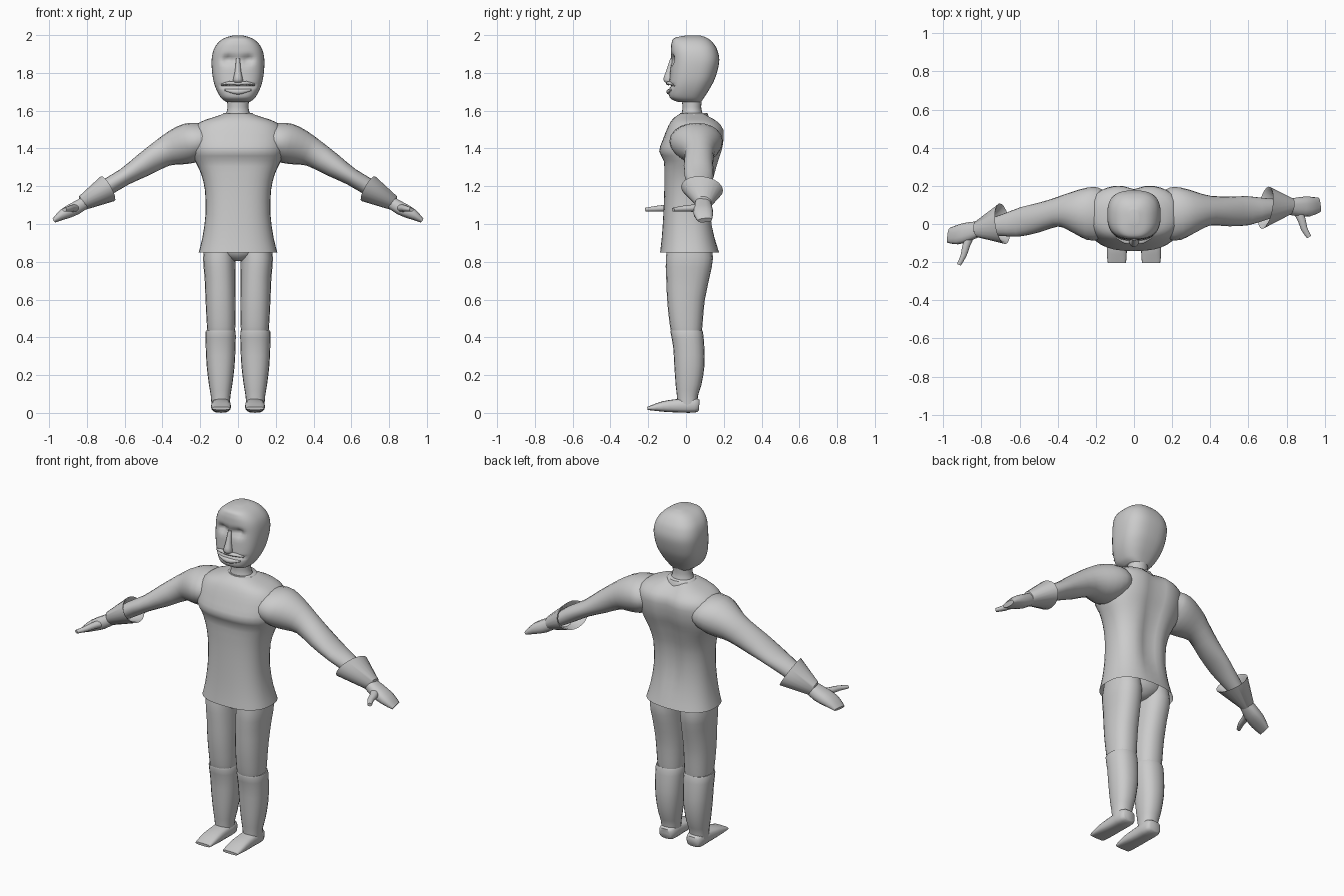
import bpy, bmesh
from math import cos, sin, pi, exp
from mathutils import Vector


def spline(rows, sub):
    """Catmull-Rom refinement of the section rows."""
    out = []
    for i in range(len(rows) - 1):
        p = [rows[max(i - 1, 0)], rows[i], rows[i + 1], rows[min(i + 2, len(rows) - 1)]]
        for k in range(sub):
            t = k / sub
            out.append([0.5 * (2 * b + (c - a) * t + (2 * a - 5 * b + 4 * c - d) * t * t
                               + (3 * b - a - 3 * c + d) * t ** 3) for a, b, c, d in zip(*p)])
    return out + [list(rows[-1])]


def loft(name, rows, ref, axis=None, sides=20, power=2.0, sub=2, caps=(True, True),
         shape=None, angle=50):
    """Skin through sections (x, y, z, half size along ref, half size across)."""
    rows = spline(rows, sub)
    bm = bmesh.new()
    rings = []
    pts = [Vector(r[:3]) for r in rows]
    for i, r in enumerate(rows):
        t = Vector(axis) if axis else pts[min(i + 1, len(pts) - 1)] - pts[max(i - 1, 0)]
        t.normalize()
        u = Vector(ref)
        u = (u - t * u.dot(t)).normalized()
        w = t.cross(u)
        ring = []
        for k in range(sides):
            c, s = cos(2 * pi * k / sides), sin(2 * pi * k / sides)
            cu = abs(c) ** (2 / power) * (1 if c > 0 else -1)
            su = abs(s) ** (2 / power) * (1 if s > 0 else -1)
            p = pts[i] + u * (cu * r[3]) + w * (su * r[4])
            ring.append(bm.verts.new(shape(p) if shape else p))
        rings.append(ring)
    for a, b in zip(rings, rings[1:]):
        for k in range(sides):
            j = (k + 1) % sides
            bm.faces.new((a[k], a[j], b[j], b[k]))
    if caps[0]:
        bm.faces.new(rings[0][::-1])
    if caps[1]:
        bm.faces.new(rings[-1])
    bmesh.ops.recalc_face_normals(bm, faces=bm.faces)
    me = bpy.data.meshes.new(name)
    bm.to_mesh(me)
    bm.free()
    ob = bpy.data.objects.new(name, me)
    bpy.context.collection.objects.link(ob)
    bpy.ops.object.select_all(action='DESELECT')
    ob.select_set(True)
    bpy.context.view_layer.objects.active = ob
    bpy.ops.object.shade_smooth_by_angle(angle=angle * pi / 180)
    return ob


def upright(x, rows):
    """Rows (z, half width, front y, back y) to loft rows."""
    return [(x, (f + b) / 2, z, w, (b - f) / 2) for z, w, f, b in rows]


X, Y, Z = (1, 0, 0), (0, 1, 0), (0, 0, 1)


# Jacket body with a spine groove
def groove(p):
    if p.y > 0.05:
        p.y -= 0.025 * exp(-(p.x / 0.05) ** 2) * min(1, max(0, (p.z - 0.87) / 0.2))
    return p


loft("jacket", upright(0, [
    (0.85, .208, -.137, .175), (0.93, .188, -.128, .155), (1.05, .172, -.12, .138),
    (1.18, .175, -.115, .14), (1.27, .197, -.115, .16), (1.335, .228, -.118, .178),
    (1.385, .245, -.142, .195), (1.44, .25, -.125, .205), (1.50, .24, -.102, .205),
    (1.54, .2, -.082, .175), (1.565, .13, -.06, .14), (1.585, .07, -.03, .11)]),
    X, Z, sides=36, power=2.5, caps=(False, True), shape=groove)

# Collar and neck
loft("collar", upright(0, [(1.55, .10, -.04, .125), (1.575, .088, -.034, .118),
                           (1.588, .075, -.03, .112)]), X, Z)
loft("neck", upright(0, [(1.54, .08, -.03, .10), (1.58, .066, -.025, .09),
                         (1.62, .055, -.018, .08), (1.70, .065, -.03, .09)]), X, Z)


# Head with eye sockets
def sockets(p):
    if p.y < 0:
        p.y += 0.03 * exp(-((abs(p.x) - .05) / .028) ** 2 - ((p.z - 1.87) / .022) ** 2)
        p.y += 0.012 * exp(-((p.z - 1.73) / .008) ** 2) * (abs(p.x) < .095)
    return p


loft("head", upright(0, [
    (1.645, .06, -.04, .08), (1.668, .09, -.085, .095), (1.72, .118, -.09, .128),
    (1.78, .134, -.086, .157), (1.86, .14, -.08, .176), (1.92, .13, -.08, .166),
    (1.96, .105, -.076, .142), (1.985, .07, -.06, .112), (1.998, .025, .0, .075)]),
    X, Z, sides=44, power=2.7, sub=5, shape=sockets)
loft("nose", [(0, -.076, 1.875, .01, .008), (0, -.086, 1.81, .016, .02),
              (0, -.092, 1.765, .026, .03), (0, -.088, 1.748, .022, .02)], X, Z, sides=10)
loft("upper_lip", [(-.085, -.066, 1.737, .006, .012), (-.045, -.088, 1.746, .010, .016),
                   (0, -.092, 1.743, .009, .014), (.045, -.088, 1.746, .010, .016),
                   (.085, -.066, 1.737, .006, .012)], Z, sides=10)
loft("lower_lip", [(-.07, -.075, 1.71, .005, .01), (0, -.09, 1.70, .015, .014),
                   (.07, -.075, 1.71, .005, .01)], Z, sides=10, sub=4)

# Hips under the jacket
loft("hips", upright(0, [(0.805, .03, -.06, .09), (0.835, .12, -.095, .125),
                         (0.88, .165, -.105, .14), (0.96, .155, -.10, .125)]), X, Z)

for side, s in (("right", 1), ("left", -1)):
    # The left arm swings further forward
    def flip(p, s=s):
        if s < 0:
            p.y -= 0.27 * max(0, p.x - 0.38)
            p.x = -p.x
        return p

    # Sleeve, flared cuff, hand and thumb
    loft(side + "_sleeve", [
        (.13, .05, 1.44, .11, .075), (.20, .052, 1.44, .14, .095), (.26, .06, 1.427, .132, .107),
        (.33, .066, 1.405, .103, .095), (.40, .07, 1.375, .078, .075),
        (.50, .066, 1.312, .078, .062), (.60, .07, 1.25, .076, .046),
        (.70, .08, 1.19, .055, .045), (.82, .09, 1.11, .038, .032)], Y, shape=flip)
    loft(side + "_cuff", [
        (.83, .092, 1.107, .03, .025), (.822, .092, 1.112, .045, .04),
        (.69, .085, 1.187, .113, .075), (.695, .085, 1.184, .10, .066),
        (.74, .087, 1.158, .06, .045)], Y, axis=(.86, -.18, -.48), sub=1,
        caps=(True, False), shape=flip, angle=40)
    loft(side + "_hand", [
        (.80, .09, 1.12, .038, .032), (.86, .09, 1.083, .05, .036),
        (.92, .092, 1.054, .052, .03), (.972, .10, 1.02, .038, .013)],
        Y, sides=14, power=2.5, shape=flip)
    loft(side + "_thumb", [
        (.855, .075, 1.085, .022, .026), (.88, .02, 1.083, .018, .022),
        (.893, -.025, 1.08, .015, .018), (.918, -.068, 1.076, .010, .013)],
        Z, sides=10, shape=flip)

    # Trouser leg, boot shaft and foot
    def mirror(p, s=s):
        p.x *= s
        return p

    loft(side + "_leg", [
        (.095, .018, .92, .075, .11), (.10, .018, .82, .085, .125), (.095, .010, .72, .082, .115),
        (.092, .0, .60, .08, .10), (.09, .0, .50, .077, .09), (.089, .003, .42, .072, .08),
        (.09, .01, .36, .06, .06)], X, axis=Z, power=2.3, shape=mirror)
    loft(side + "_boot", upright(.092, [
        (.435, .074, -.078, .085), (.428, .08, -.082, .09), (.35, .079, -.068, .097),
        (.25, .074, -.062, .098), (.15, .062, -.055, .082), (.09, .052, -.048, .063),
        (.03, .048, -.045, .06)]), X, Z, power=2.3, shape=mirror)
    loft(side + "_foot", [
        (.09, .07, .04, .035, .028), (.09, .045, .041, .05, .04), (.09, -.04, .038, .05, .036),
        (.09, -.12, .034, .053, .028), (.09, -.185, .026, .05, .013),
        (.09, -.205, .024, .047, .008)], X, sides=16, power=3, shape=mirror)
